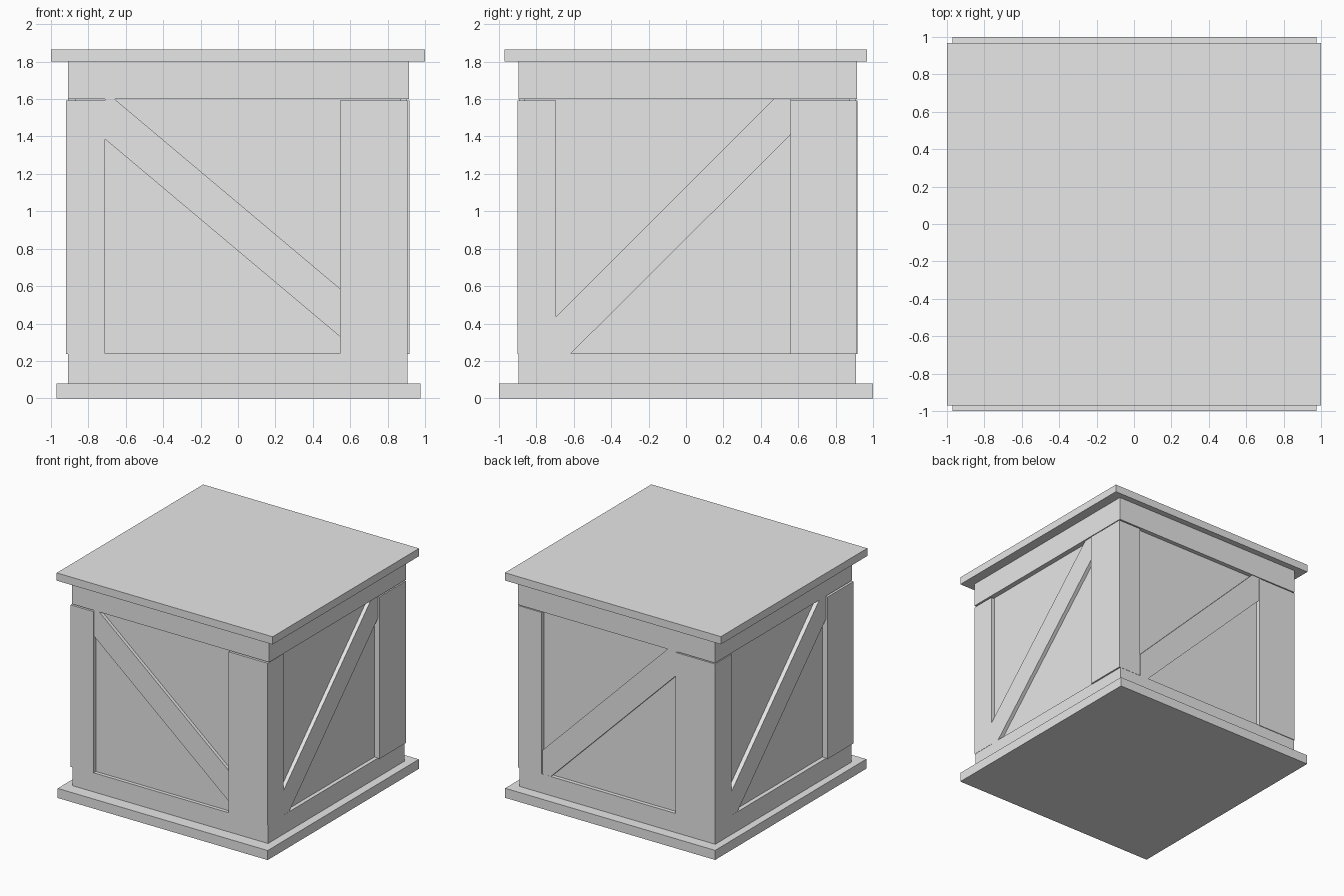
import bpy
import bmesh
from mathutils import Matrix, Vector
from math import pi

cube = bpy.data.objects.get("Cube")
if cube:
    bpy.data.objects.remove(cube, do_unlink=True)

# Single plain grey
grey = bpy.data.materials.new("plain_grey")
grey.use_nodes = True
colour = (0.8, 0.8, 0.8, 1)
grey.diffuse_color = colour
grey.node_tree.nodes["Principled BSDF"].inputs["Base Color"].default_value = colour


def finish(name, bm):
    bmesh.ops.recalc_face_normals(bm, faces=bm.faces)
    mesh = bpy.data.meshes.new(name)
    bm.to_mesh(mesh)
    bm.free()
    mesh.materials.append(grey)
    obj = bpy.data.objects.new(name, mesh)
    bpy.context.collection.objects.link(obj)
    return obj


def box(name, low, high):
    low, high = Vector(low), Vector(high)
    bm = bmesh.new()
    bmesh.ops.create_cube(bm, size=1)
    size = high - low
    for v in bm.verts:
        v.co = (low + high) / 2 + Vector(a * b for a, b in zip(v.co, size))
    return finish(name, bm)


def brace(name, outline, inner, outer, turn):
    """Extrude a front-facing outline, then turn it onto its side."""
    bm = bmesh.new()
    face = bm.faces.new([bm.verts.new((u, -inner, z)) for u, z in outline])
    extruded = bmesh.ops.extrude_face_region(bm, geom=[face])["geom"]
    moved = [g for g in extruded if isinstance(g, bmesh.types.BMVert)]
    bmesh.ops.translate(bm, verts=moved, vec=(0, inner - outer, 0))
    bmesh.ops.transform(bm, matrix=Matrix.Rotation(turn, 4, "Z"), verts=bm.verts)
    return finish(name, bm)


# Body, base and lid
box("panel_core", (-0.872, -0.865, 0.06), (0.872, 0.878, 1.7))
box("base_plate", (-0.97, -1, 0), (0.975, 1, 0.08))
box("lower_rail", (-0.908, -0.895, 0.08), (0.905, 0.91, 0.24))
box("upper_rail", (-0.91, -0.895, 1.6), (0.915, 0.915, 1.8))
box("lid", (-1, -0.97, 1.8), (1, 0.967, 1.865))

# Corner posts, each wide on one side and narrow on the next
for name, x0, x1, y0, y1 in (
    ("front_left_post", 0.545, 0.907, -0.902, -0.695),
    ("back_left_post", 0.7, 0.918, 0.56, 0.912),
    ("back_right_post", -0.91, -0.545, 0.7, 0.916),
    ("front_right_post", -0.92, -0.71, -0.9, -0.56),
):
    box(name, (x0, y0, 0.236), (x1, y1, 1.592))

# Diagonal braces, the front one leaning the other way
falling = [(-0.71, 1.385), (0.545, 0.33), (0.545, 0.587), (-0.66, 1.6), (-0.71, 1.6)]
rising = [(-0.695, 0.24), (-0.615, 0.24), (0.56, 1.41), (0.56, 1.6),
          (0.47, 1.6), (-0.695, 0.437)]
brace("front_brace", falling, 0.85, 0.893, 0)
brace("left_brace", rising, 0.85, 0.904, pi / 2)
brace("back_brace", rising, 0.85, 0.909, pi)
brace("right_brace", rising, 0.85, 0.907, -pi / 2)
